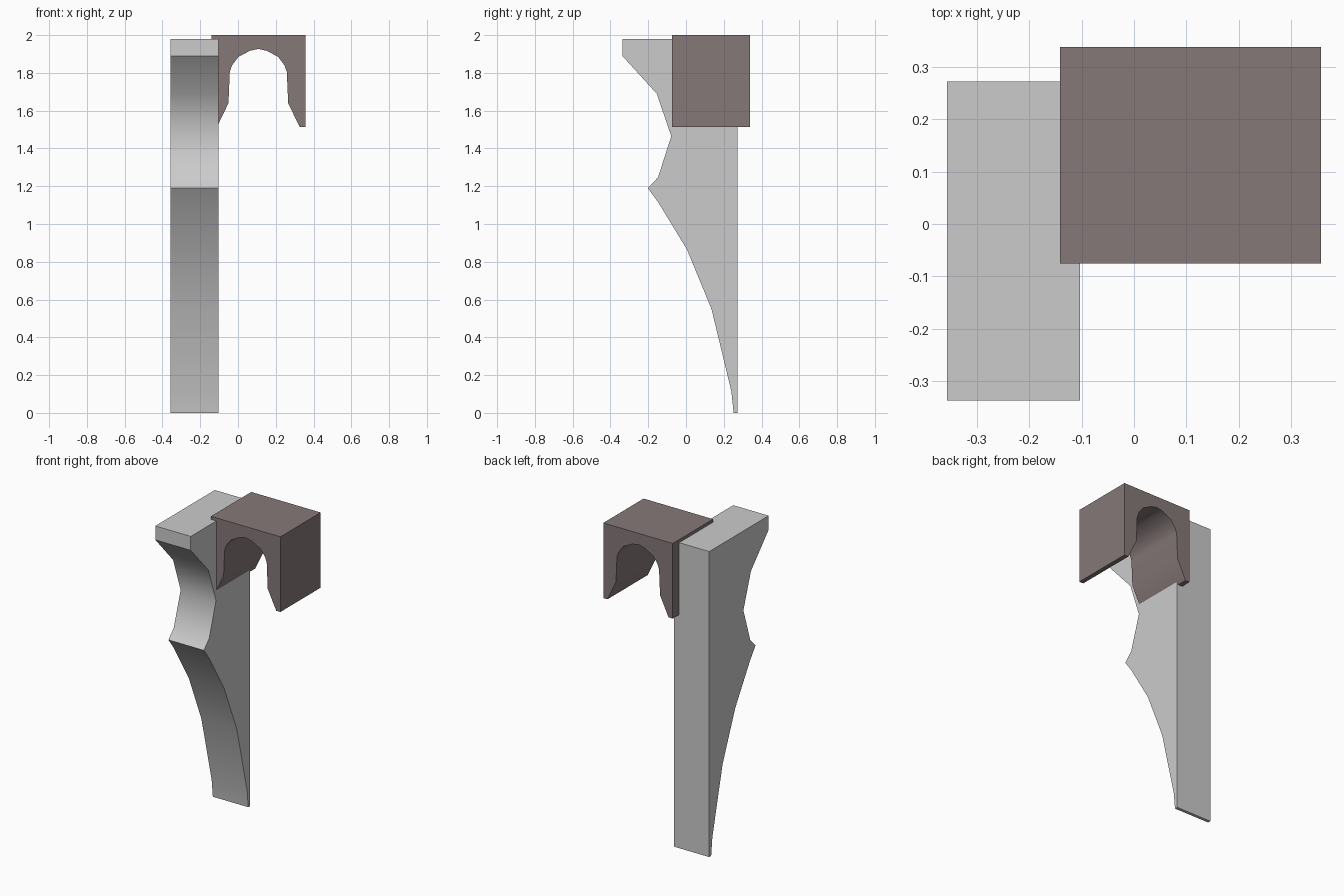
import bpy, bmesh
from mathutils import Vector

if "Cube" in bpy.data.objects:
    bpy.data.objects.remove(bpy.data.objects["Cube"])


def extrude_profile(name, points, offset):
    """Fill a closed outline and extrude it along offset."""
    bm = bmesh.new()
    face = bm.faces.new([bm.verts.new(p) for p in points])
    result = bmesh.ops.extrude_face_region(bm, geom=[face], use_keep_orig=True)
    moved = [g for g in result["geom"] if isinstance(g, bmesh.types.BMVert)]
    bmesh.ops.translate(bm, vec=Vector(offset), verts=moved)
    bmesh.ops.recalc_face_normals(bm, faces=bm.faces)
    mesh = bpy.data.meshes.new(name)
    bm.to_mesh(mesh)
    bm.free()
    obj = bpy.data.objects.new(name, mesh)
    bpy.context.collection.objects.link(obj)
    bpy.ops.object.select_all(action="DESELECT")
    obj.select_set(True)
    bpy.context.view_layer.objects.active = obj
    bpy.ops.object.shade_smooth_by_angle(angle=0.7)
    return obj


# Bracket: side outline (y, z), extruded across x
bracket_outline = [
    (0.272, 0), (0.272, 1.98), (-0.337, 1.98), (-0.337, 1.89),
    (-0.155, 1.69), (-0.078, 1.465), (-0.148, 1.247), (-0.202, 1.19),
    (-0.147, 1.115), (0.005, 0.865), (0.135, 0.55), (0.24, 0.115), (0.252, 0),
]
extrude_profile("wall_bracket", [(-0.357, y, z) for y, z in bracket_outline],
                (0.254, 0, 0))

# Arch block: half outline (distance from its centre, z), mirrored about x
centre = 0.1075
half = [
    (0.249, 2.0), (0.249, 1.513), (0.219, 1.513), (0.158, 1.64),
    (0.151, 1.805), (0.139, 1.84), (0.105, 1.885), (0.044, 1.917),
]
outline = half + [(0, 1.927)] + [(-x, z) for x, z in reversed(half)]
arch = extrude_profile("arch_block", [(centre + x, -0.075, z) for x, z in outline],
                       (0, 0.413, 0))

# Brown tint of the arch block
brown = bpy.data.materials.new("dull_brown")
brown.diffuse_color = (0.24, 0.19, 0.19, 1)
brown.use_nodes = True
brown.node_tree.nodes["Principled BSDF"].inputs["Base Color"].default_value = brown.diffuse_color
arch.data.materials.append(brown)
